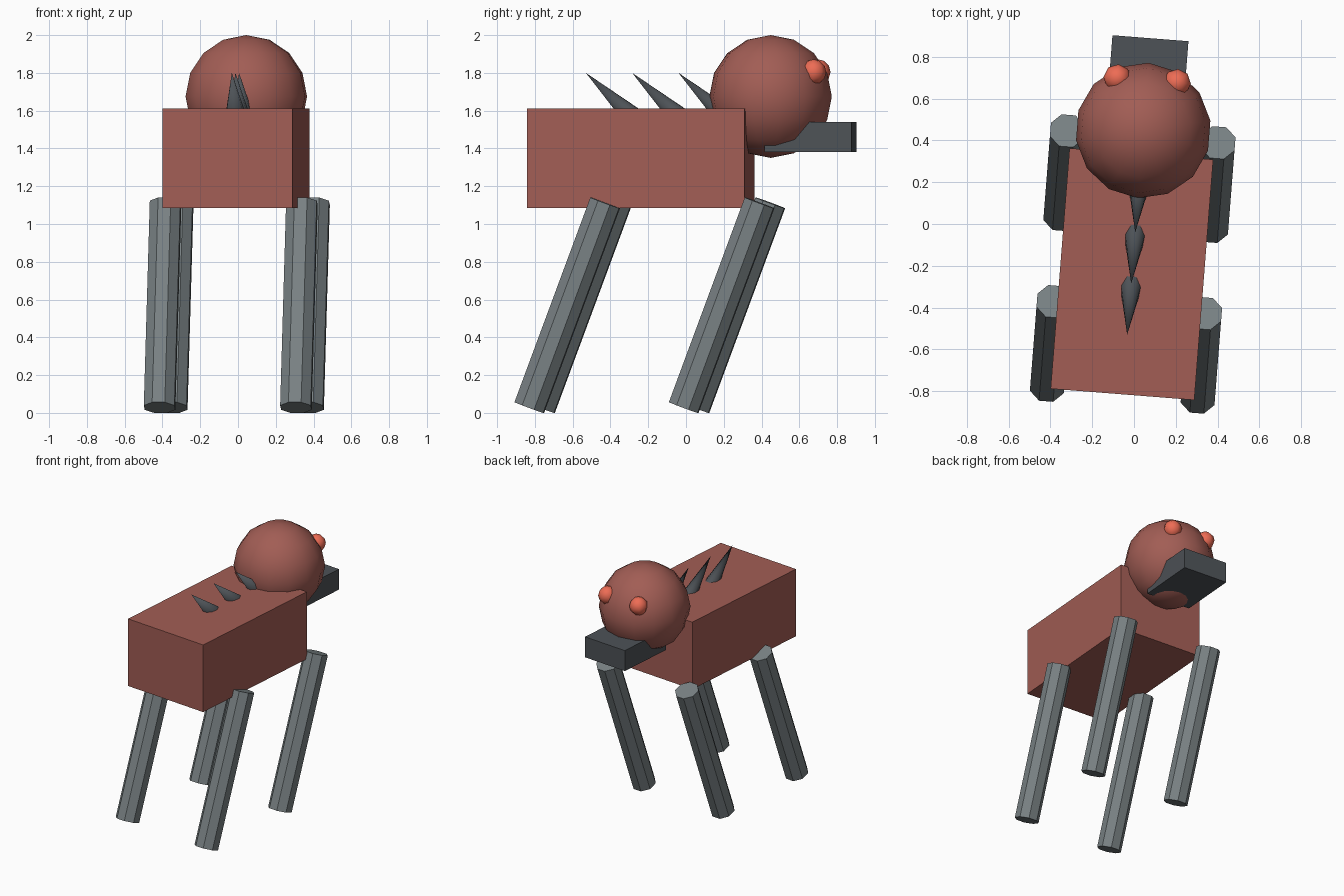
import bpy, math
from mathutils import Matrix, Vector

if "Cube" in bpy.data.objects:
    bpy.data.objects.remove(bpy.data.objects["Cube"])

# Whole animal is turned slightly about z; parts are laid out in its local frame
FRAME = Matrix.Translation((-0.01, -0.24, 0)) @ Matrix.Rotation(math.radians(-4.5), 4, 'Z')


def material(name, rgb):
    m = bpy.data.materials.new(name)
    m.diffuse_color = (*rgb, 1)
    m.use_nodes = True
    m.node_tree.nodes["Principled BSDF"].inputs["Base Color"].default_value = m.diffuse_color
    return m


SKIN = material("skin", (0.36, 0.11, 0.09))
DARK = material("dark_grey", (0.075, 0.085, 0.095))
GREY = material("leg_grey", (0.19, 0.22, 0.23))
GLOW = material("eye_red", (0.85, 0.15, 0.09))


def finish(name, mat, matrix, smooth=False):
    ob = bpy.context.object
    ob.name = name
    ob.data.materials.append(mat)
    ob.data.transform(FRAME @ matrix)
    if smooth:
        bpy.ops.object.shade_smooth()
    return ob


def box(name, mat, loc, size):
    bpy.ops.mesh.primitive_cube_add(size=1)
    return finish(name, mat, Matrix.Translation(loc) @ Matrix.Diagonal((*size, 1)))


def ball(name, mat, loc, r, seg, rings):
    bpy.ops.mesh.primitive_uv_sphere_add(segments=seg, ring_count=rings, radius=r)
    return finish(name, mat, Matrix.Translation(loc), True)


def rod(name, mat, start, end, r1, r2, smooth=False):
    a, b = Vector(start), Vector(end)
    d = b - a
    bpy.ops.mesh.primitive_cone_add(vertices=8, radius1=r1, radius2=r2, depth=d.length)
    tilt = math.atan2(-d.y, d.z)
    m = (Matrix.Translation((a + b) / 2) @ Matrix.Rotation(tilt, 4, 'X')
         @ Matrix.Rotation(math.radians(22.5), 4, 'Z'))
    ob = finish(name, mat, m)
    if smooth:
        bpy.ops.object.shade_smooth_by_angle(angle=math.radians(60))
    return ob


# Body, head and jaw
box("body", SKIN, (0, 0, 1.348), (0.69, 1.155, 0.525))
ball("head", SKIN, (0, 0.69, 1.675), 0.325, 14, 8)
box("jaw", DARK, (0, 0.903, 1.46), (0.365, 0.46, 0.16))

# Paired eyes and slanted legs
for side, s in (("left", -1), ("right", 1)):
    ball(side + "_eye", GLOW, (s * 0.143, 0.93, 1.805), 0.067, 8, 6)
    for end, y in (("front", 0.66), ("back", -0.16)):
        rod(f"{end}_{side}_leg", GREY, (s * 0.362, y - 0.403, 0.028),
            (s * 0.362, y, 1.112), 0.088, 0.088)

# Back spikes leaning to the rear
for i in range(3):
    y = -0.291 + 0.246 * i
    rod(f"back_spike_{i + 1}", DARK, (0, y + 0.265, 1.553), (0, y, 1.8), 0.061, 0, True)
